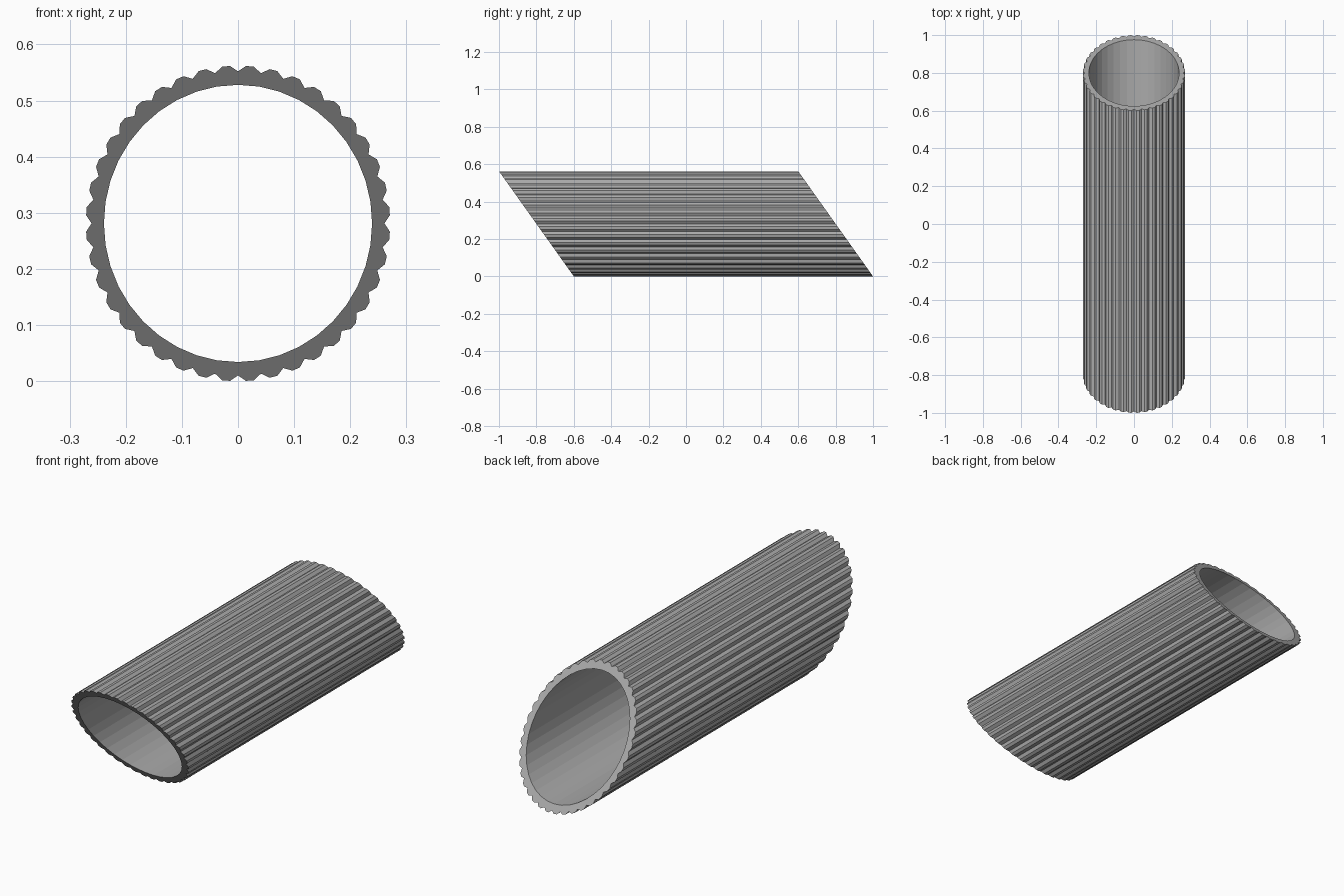
import bpy, bmesh
from math import sin, cos, tau

if "Cube" in bpy.data.objects:
    bpy.data.objects.remove(bpy.data.objects["Cube"])

RIBS = 40
MID_Z = 0.281                 # height of the tube axis
SLANT = 0.4 / (2 * MID_Z)     # lean of both cut ends

grey = bpy.data.materials.new("plain grey")
grey.use_nodes = True
colour = (0.4, 0.4, 0.4, 1)
grey.diffuse_color = colour
grey.node_tree.nodes["Principled BSDF"].inputs["Base Color"].default_value = colour


def ring(bm, count, half_x, half_z, middle_y, groove=0.0):
    """Oval loop on a slanted plane; every third point sinks into a groove."""
    verts = []
    for i in range(count):
        a = tau * i / count
        depth = groove if i % 3 == 0 else 0
        x = (half_x - depth) * sin(a)
        z = (half_z - depth) * cos(a)
        verts.append(bm.verts.new((x, middle_y - SLANT * z, MID_Z + z)))
    return verts


def wall(bm, a, b):
    n = len(a)
    for i in range(n):
        j = (i + 1) % n
        bm.faces.new((a[i], a[j], b[j], b[i]))


bm = bmesh.new()
ends = []
for y in (-0.8, 0.8):
    outer = ring(bm, RIBS * 3, 0.271, MID_Z, y, 0.01)
    inner = ring(bm, RIBS, 0.239, 0.247, y)
    ends.append((outer, inner))
    # flat slanted end, one face per rib
    for i in range(RIBS):
        j = (i + 1) % RIBS
        edge = [outer[(3 * i + k) % len(outer)] for k in range(4)]
        bm.faces.new(edge + [inner[j], inner[i]])

# ribbed outside and plain bore
wall(bm, ends[0][0], ends[1][0])
wall(bm, ends[0][1], ends[1][1])
bmesh.ops.recalc_face_normals(bm, faces=bm.faces)

mesh = bpy.data.meshes.new("ribbed_tube")
bm.to_mesh(mesh)
bm.free()
mesh.materials.append(grey)
tube = bpy.data.objects.new("ribbed_tube", mesh)
bpy.context.collection.objects.link(tube)
